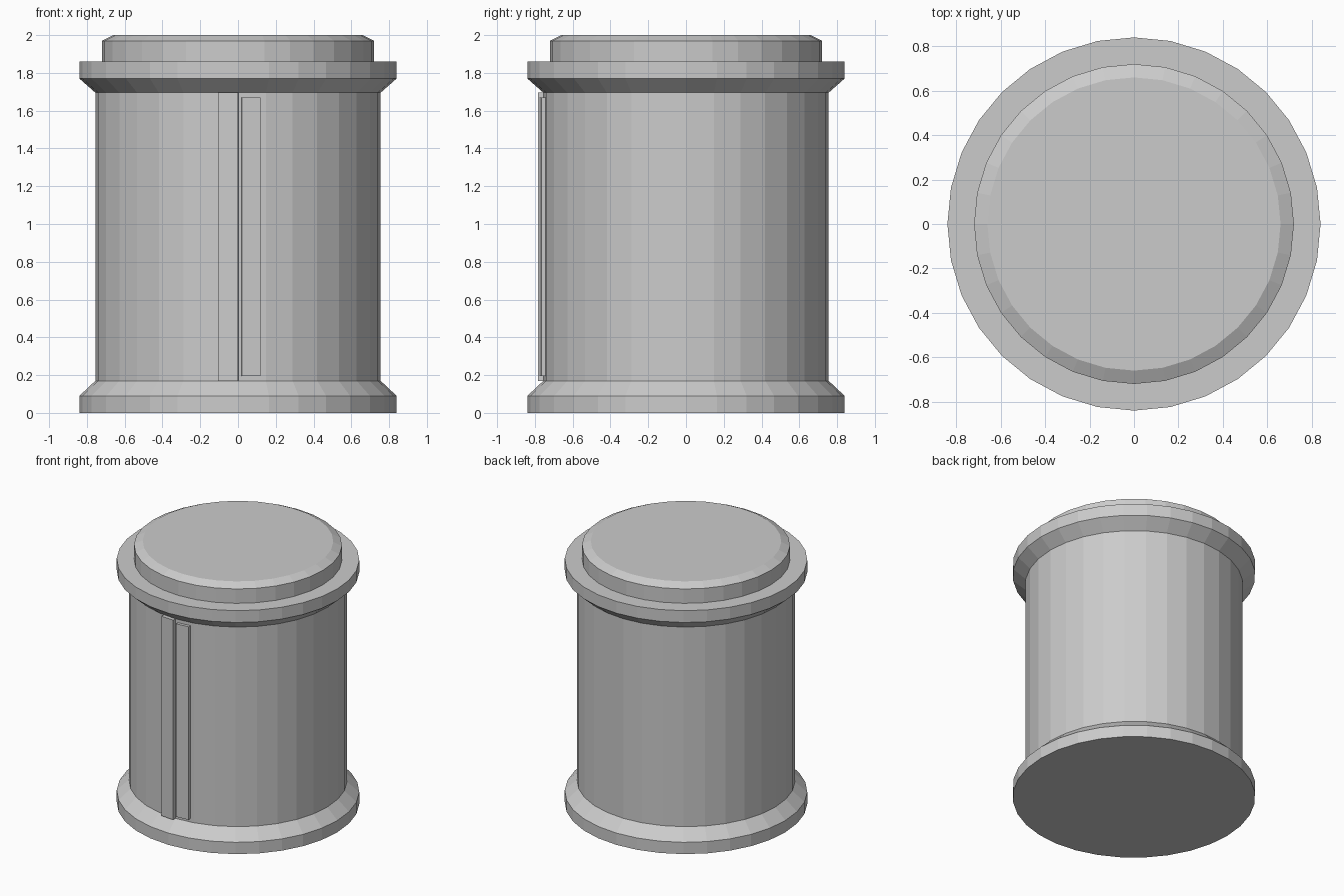
import bpy, bmesh
from math import sin, cos, pi, radians
from mathutils import Matrix

if "Cube" in bpy.data.objects:
    bpy.data.objects.remove(bpy.data.objects["Cube"])

SIDES = 32


def finish(name, bm):
    bmesh.ops.recalc_face_normals(bm, faces=bm.faces)
    mesh = bpy.data.meshes.new(name)
    bm.to_mesh(mesh)
    bm.free()
    obj = bpy.data.objects.new(name, mesh)
    bpy.context.collection.objects.link(obj)
    return obj


def lathe(name, profile):
    """Closed solid of revolution from (radius, z) points, bottom to top."""
    bm = bmesh.new()
    rings = [[bm.verts.new((r * cos(2 * pi * i / SIDES), r * sin(2 * pi * i / SIDES), z))
              for i in range(SIDES)] for r, z in profile]
    for low, high in zip(rings, rings[1:]):
        for i in range(SIDES):
            j = (i + 1) % SIDES
            bm.faces.new((low[i], low[j], high[j], high[i]))
    bm.faces.new(rings[0][::-1])
    bm.faces.new(rings[-1])
    return finish(name, bm)


def strip(name, angle, width, r_in, r_out, z0, z1):
    """Upright bar on the front of the barrel, turned to face radially outward."""
    bm = bmesh.new()
    m = (Matrix.Rotation(radians(angle), 4, 'Z')
         @ Matrix.Translation((0, -(r_in + r_out) / 2, (z0 + z1) / 2))
         @ Matrix.Diagonal((width, r_out - r_in, z1 - z0, 1)))
    bmesh.ops.create_cube(bm, size=1, matrix=m)
    return finish(name, bm)


# Barrel with flared foot, flared collar and chamfered lid
lathe("canister_body", [
    (0.84, 0.0), (0.84, 0.09), (0.755, 0.17),
    (0.755, 1.695), (0.84, 1.77), (0.84, 1.86),
    (0.72, 1.86), (0.72, 1.97), (0.66, 2.0),
])

# Two raised bars either side of the front seam
strip("seam_bar_left", -3.86, 0.105, 0.745, 0.781, 0.17, 1.695)
strip("seam_bar_right", 5.2, 0.10, 0.74, 0.774, 0.195, 1.67)
